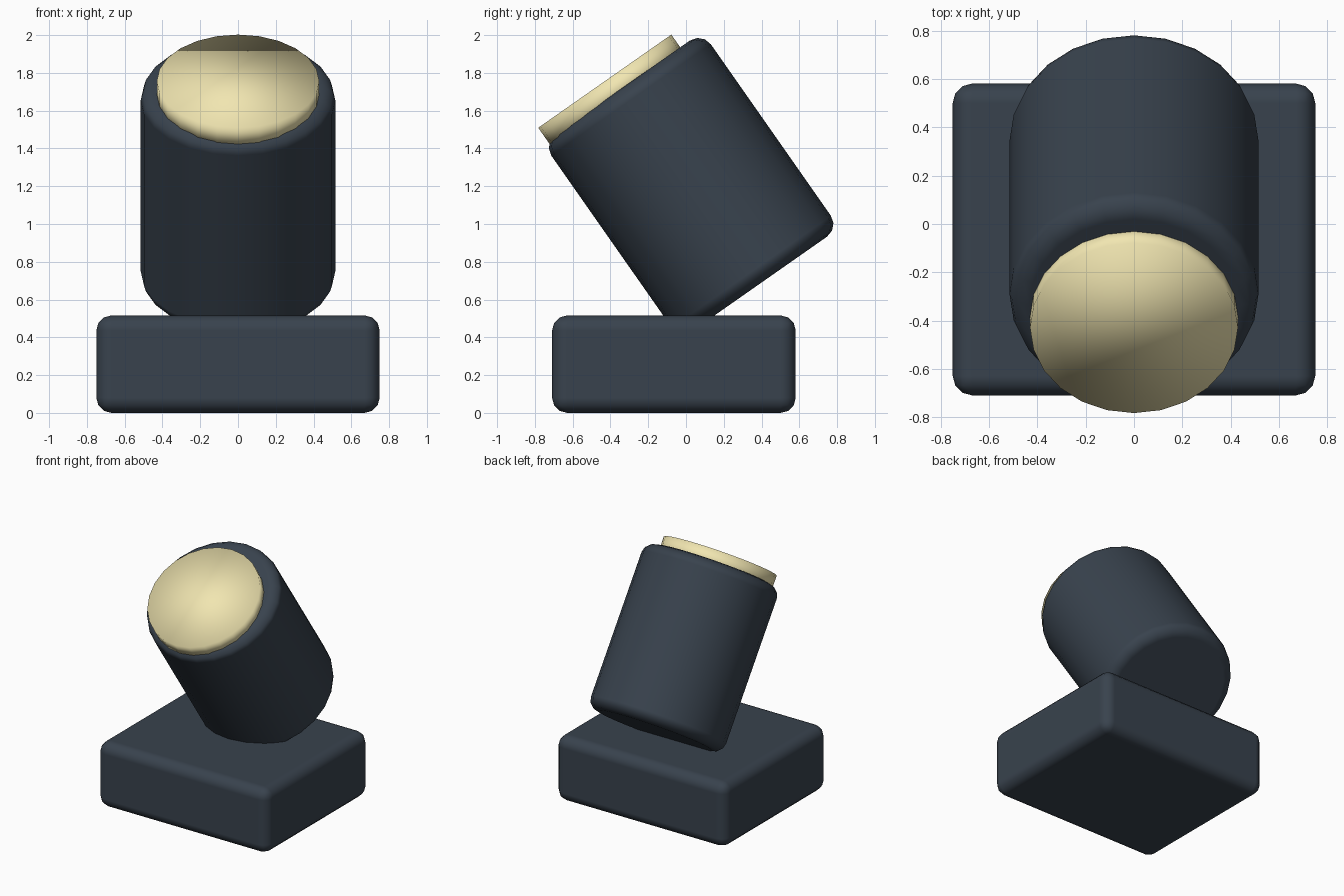
import bpy, math
from mathutils import Vector

if "Cube" in bpy.data.objects:
    bpy.data.objects.remove(bpy.data.objects["Cube"])

TILT = math.radians(35)
AXIS = Vector((0, -math.sin(TILT), math.cos(TILT)))   # along the barrel
SIDE = Vector((0, math.cos(TILT), math.sin(TILT)))    # across the barrel


def material(name, color):
    m = bpy.data.materials.new(name)
    m.diffuse_color = (*color, 1)
    m.use_nodes = True
    m.node_tree.nodes["Principled BSDF"].inputs["Base Color"].default_value = m.diffuse_color
    return m


def finish(ob, name, mat, bevel=0):
    ob.name = name
    ob.data.materials.append(mat)
    if bevel:
        mod = ob.modifiers.new("rounded_edges", 'BEVEL')
        mod.width = bevel
        mod.segments = 3
        mod.limit_method = 'ANGLE'
        mod.angle_limit = math.radians(40)
        mod.harden_normals = True
    return ob


def tilted_cylinder(name, radius, low, high, across, mat, bevel=0):
    bpy.ops.mesh.primitive_cylinder_add(
        vertices=24, radius=radius, depth=high - low,
        location=AXIS * (low + high) / 2 + SIDE * across,
        rotation=(TILT, 0, 0))
    ob = bpy.context.object
    bpy.ops.object.shade_smooth()
    return finish(ob, name, mat, bevel)


dark = material("dark_slate", (0.04, 0.055, 0.075))
cream = material("pale_yellow", (0.88, 0.79, 0.44))

# Base block
bpy.ops.mesh.primitive_cube_add(size=1, location=(0, -0.064, 0.258))
base = bpy.context.object
base.scale = (1.5, 1.29, 0.516)
bpy.ops.object.transform_apply(location=False, rotation=False, scale=True)
bpy.ops.object.shade_smooth()
finish(base, "base", dark, 0.08)

# Tilted lamp barrel
tilted_cylinder("lamp_barrel", 0.515, 0.336, 1.603, 0.712, dark, 0.08)

# Lens disc, set slightly low on the barrel's end
tilted_cylinder("lens", 0.43, 1.55, 1.685, 0.655, cream)
